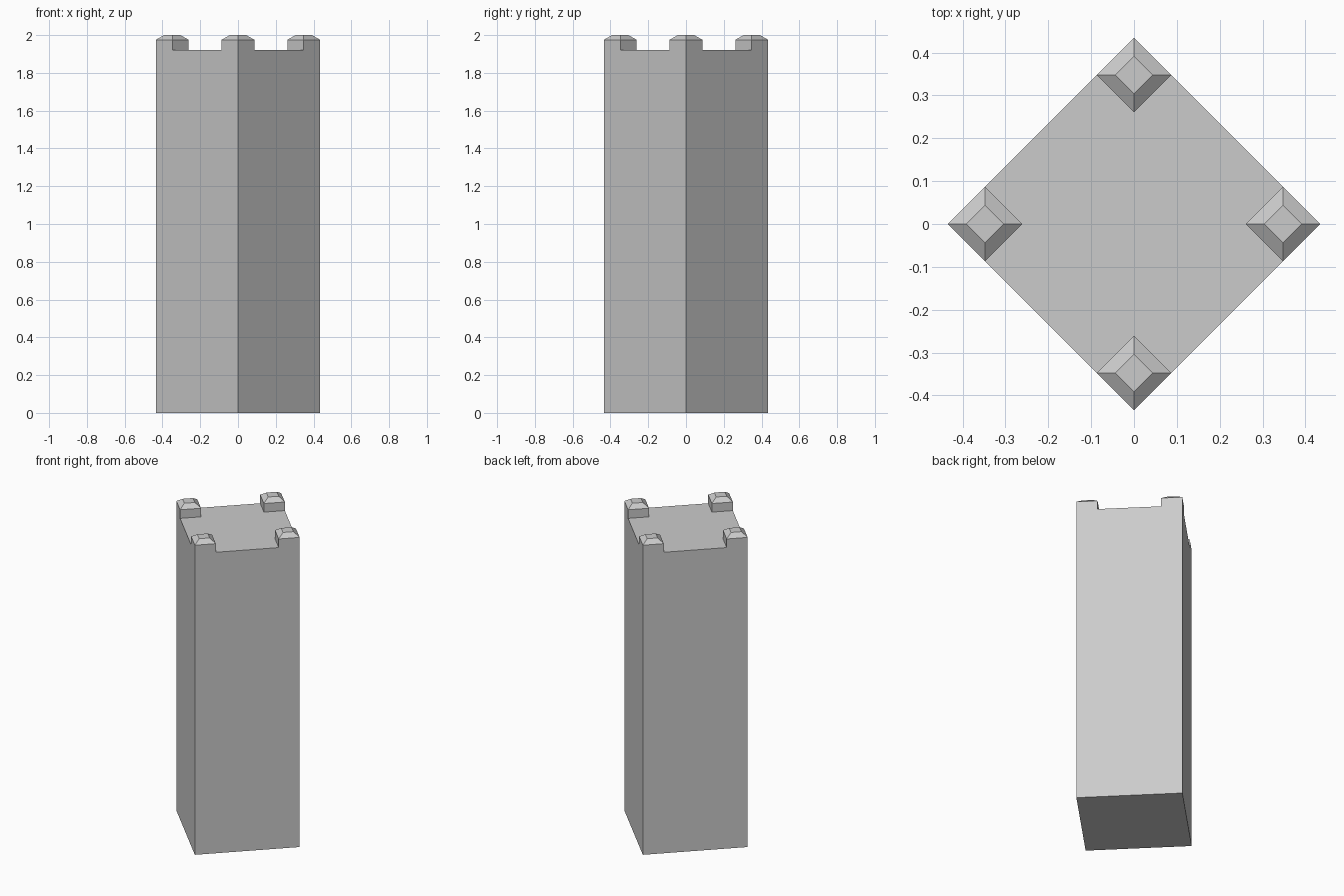
import bpy, bmesh, math
from mathutils import Matrix, Vector

if "Cube" in bpy.data.objects:
    bpy.data.objects.remove(bpy.data.objects["Cube"])

SIDE, HEIGHT = 0.615, 1.92      # body width and height below the corner blocks
CELL = SIDE / 5
DEPTH = 0.0615                  # slot depth


def extrude(bm, faces):
    """Extrude faces in place and return the new vertices."""
    geom = bmesh.ops.extrude_face_region(bm, geom=faces)["geom"]
    return [g for g in geom if isinstance(g, bmesh.types.BMVert)]


# Square body divided 5 x 5 on every face
bm = bmesh.new()
bmesh.ops.create_cube(bm, size=1)
bmesh.ops.subdivide_edges(bm, edges=bm.edges[:], cuts=4, use_grid_fill=True)
bmesh.ops.transform(bm, verts=bm.verts[:], matrix=Matrix.Translation((0, 0, HEIGHT / 2))
                    @ Matrix.Diagonal((SIDE, SIDE, HEIGHT, 1)))

# Tall recessed slot in the middle of each side, jambs slightly tapered
for normal in (Vector((1, 0, 0)), Vector((-1, 0, 0)), Vector((0, 1, 0)), Vector((0, -1, 0))):
    lateral = 1 if normal.x else 0
    bm.normal_update()
    panel = [f for f in bm.faces if f.normal.dot(normal) > 0.9
             and f.calc_center_median().dot(normal) > SIDE / 2 - 0.01
             and abs(f.calc_center_median()[lateral]) < CELL / 2
             and HEIGHT * 0.2 < f.calc_center_median().z < HEIGHT * 0.8]
    for v in extrude(bm, panel):
        v.co -= normal * DEPTH
        v.co[lateral] *= 0.8

# Corner blocks with chamfered caps
bm.normal_update()
corners = [f for f in bm.faces if f.normal.z > 0.9
           and f.calc_center_median().z > HEIGHT - 0.01
           and min(abs(f.calc_center_median().x), abs(f.calc_center_median().y)) > 1.5 * CELL]
for dz, scale in ((0.055, 1.0), (0.025, 0.5)):
    new_corners = []
    for face in corners:
        verts = extrude(bm, [face])
        centre = sum((v.co for v in verts), Vector()) / 4
        for v in verts:
            v.co = centre + (v.co - centre) * scale + Vector((0, 0, dz))
        new_corners.append(next(f for f in verts[0].link_faces if set(f.verts) == set(verts)))
    corners = new_corners

# Merge flat areas and turn the tower so a corner faces front
bmesh.ops.dissolve_limit(bm, angle_limit=math.radians(1), verts=bm.verts[:], edges=bm.edges[:])
bmesh.ops.rotate(bm, verts=bm.verts[:], cent=(0, 0, 0), matrix=Matrix.Rotation(math.pi / 4, 3, 'Z'))
bmesh.ops.recalc_face_normals(bm, faces=bm.faces[:])

mesh = bpy.data.meshes.new("tower")
bm.to_mesh(mesh)
bm.free()
bpy.context.collection.objects.link(bpy.data.objects.new("tower", mesh))
